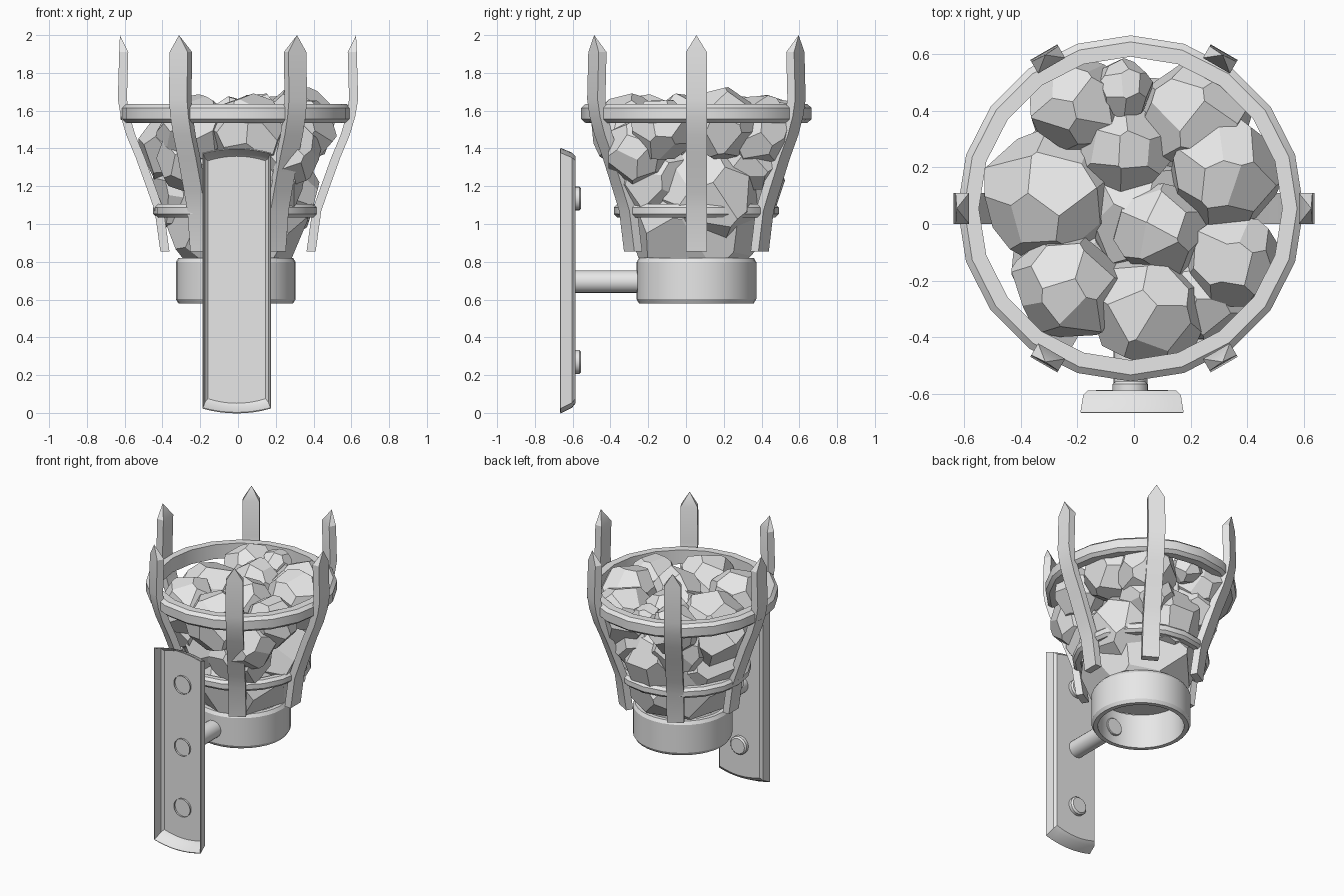
import bpy, bmesh, math, random
from mathutils import Vector, Matrix

cube = bpy.data.objects.get("Cube")
if cube:
    bpy.data.objects.remove(cube, do_unlink=True)

random.seed(4)
AXIS = Vector((-0.012, 0.055, 0))     # centre line of the basket

grey = bpy.data.materials.new("plain_grey")
grey.use_nodes = True
grey.diffuse_color = (0.8, 0.8, 0.8, 1)
grey.node_tree.nodes["Principled BSDF"].inputs["Base Color"].default_value = (0.8, 0.8, 0.8, 1)


def finish(name, bm, smooth=True):
    """Turn a bmesh into an object, keeping corners over 30 degrees sharp."""
    bmesh.ops.remove_doubles(bm, verts=bm.verts, dist=0.0005)
    bmesh.ops.recalc_face_normals(bm, faces=bm.faces)
    for f in bm.faces:
        f.smooth = smooth
    for e in bm.edges:
        e.smooth = e.calc_face_angle(math.pi) < math.radians(30)
    mesh = bpy.data.meshes.new(name)
    bm.to_mesh(mesh)
    bm.free()
    mesh.materials.append(grey)
    ob = bpy.data.objects.new(name, mesh)
    bpy.context.collection.objects.link(ob)
    return ob


def loft(bm, rings, wrap=False):
    """Join rings of points with quads and return the vertex rings."""
    rows = [[bm.verts.new(p) for p in ring] for ring in rings]
    pairs = list(zip(rows, rows[1:])) + ([(rows[-1], rows[0])] if wrap else [])
    for a, b in pairs:
        for i in range(len(a)):
            j = (i + 1) % len(a)
            bm.faces.new((a[i], a[j], b[j], b[i]))
    return rows


def spin(bm, profile, sides, wrap):
    """Spin (radius, height) points about z."""
    angles = [math.tau * i / sides for i in range(sides)]
    return loft(bm, [[(r * math.cos(a), r * math.sin(a), h) for a in angles]
                     for r, h in profile], wrap)


def band(name, inner, outer, low, high, inset, drop, sides):
    """A hoop with its outer edges bevelled."""
    bm = bmesh.new()
    spin(bm, [(inner, low), (outer - inset, low), (outer, low + drop),
              (outer, high - drop), (outer - inset, high), (inner, high)], sides, True)
    bm.transform(Matrix.Translation(AXIS))
    finish(name, bm)


# Hoops and the open socket beneath the basket
band("upper_hoop", 0.535, 0.61, 1.535, 1.635, 0.023, 0.02, 20)
band("lower_hoop", 0.385, 0.437, 1.035, 1.105, 0.018, 0.018, 20)
band("socket", 0.275, 0.317, 0.58, 0.82, 0.013, 0.022, 32)

# Six bent upright bars, each outer face running up into a point
BAR = [(0.387, 0.855), (0.417, 1.07), (0.452, 1.17), (0.517, 1.35),
       (0.567, 1.47), (0.597, 1.57), (0.612, 1.66), (0.605, 1.91)]
for n in range(6):
    bm = bmesh.new()
    half, thick = 0.055, 0.024
    rings = [[(r - thick, -half, z), (r + thick, -half, z),
              (r + thick, half, z), (r - thick, half, z)] for r, z in BAR]
    rows = loft(bm, rings)
    bm.faces.new(rows[0])
    tip = bm.verts.new((0.625, 0, 2))
    for i in range(4):
        bm.faces.new((rows[-1][i], rows[-1][(i + 1) % 4], tip))
    bm.transform(Matrix.Translation((0, AXIS.y, 0)) @ Matrix.Rotation(n * math.tau / 6, 4, 'Z'))
    finish("upright_bar_%d" % (n + 1), bm)


# Wall plate: a shallow dish open to the front, with bowed ends
def outline(half, low, high, y):
    steps = [i / 4 for i in range(-4, 5)]
    bow = 0.025
    bottom = [(half * t, y, low + bow * t * t) for t in steps]
    top = [(half * t, y, high - bow * t * t) for t in reversed(steps)]
    return [(x - 0.007, y, z) for x, y, z in bottom + top]


bm = bmesh.new()
rows = loft(bm, [outline(0.18, 0, 1.4, -0.665), outline(0.17, 0.03, 1.375, -0.605),
                 outline(0.154, 0.05, 1.36, -0.589)])
bm.faces.new(rows[-1])
plate = finish("wall_plate", bm)
shell = plate.modifiers.new("shell", 'SOLIDIFY')
shell.thickness = 0.006
shell.offset = 0


# Arm and screws: tubes through the plate, with closed far ends
def pin(name, z, radius, end, bevel):
    bm = bmesh.new()
    rows = spin(bm, [(radius, -0.605), (radius, end - bevel), (radius - bevel, end)], 20, False)
    bm.faces.new(rows[-1])
    bm.transform(Matrix.Translation((-0.013, 0, z)) @ Matrix.Rotation(-math.pi / 2, 4, 'X'))
    finish(name, bm)


pin("support_arm", 0.695, 0.06, -0.205, 0.004)
pin("upper_screw", 1.135, 0.063, -0.555, 0.01)
pin("lower_screw", 0.27, 0.063, -0.555, 0.01)


# Faceted lumps of fuel: blocks trimmed by evenly spread planes
def lump(name, x, y, z, radius, cuts=22, floor=None):
    bm = bmesh.new()
    bmesh.ops.create_cube(bm, size=4)
    turn = Matrix.Rotation(random.uniform(0, 6), 3, 'Z') @ Matrix.Rotation(random.uniform(0, 3), 3, 'X')
    planes = []
    for i in range(cuts):
        h = 1 - (2 * i + 1) / cuts
        a = i * math.pi * (3 - math.sqrt(5))
        s = math.sqrt(1 - h * h)
        jitter = Vector([random.uniform(-0.14, 0.14) for _ in range(3)])
        normal = (turn @ Vector((s * math.cos(a), s * math.sin(a), h)) + jitter).normalized()
        planes.append((normal * random.uniform(0.9, 0.97), normal))
    if floor is not None:
        planes.append((Vector((0, 0, (floor - z) / radius)), Vector((0, 0, -1))))
    for point, normal in planes:
        geom = bm.verts[:] + bm.edges[:] + bm.faces[:]
        bmesh.ops.bisect_plane(bm, geom=geom, plane_co=point, plane_no=normal, clear_outer=True)
        rim = [e for e in bm.edges if e.is_boundary]
        if rim:
            bmesh.ops.holes_fill(bm, edges=rim, sides=0)
    bm.transform(Matrix.Translation((x, y, z)) @ Matrix.Scale(radius, 4))
    finish(name, bm, smooth=False)


lump("base_lump", 0, 0.05, 1.03, 0.36, 24, floor=0.82)
LUMPS = [
    # top layer
    (-0.28, 0.09, 1.41, 0.23), (-0.2, 0.42, 1.51, 0.16), (-0.04, 0.475, 1.56, 0.1),
    (0.22, 0.38, 1.49, 0.19), (-0.03, 0.26, 1.52, 0.15), (0.32, 0.18, 1.53, 0.19),
    (0.09, -0.02, 1.52, 0.16), (0.35, -0.13, 1.5, 0.16), (-0.23, -0.22, 1.5, 0.18),
    (0.05, -0.31, 1.49, 0.19),
    # packing between the hoops
    (0.26, -0.25, 1.38, 0.17), (0.15, 0.12, 1.15, 0.27), (-0.18, 0.07, 1.18, 0.25),
    (0.15, -0.17, 1.24, 0.2), (-0.07, -0.12, 1.24, 0.21), (0, 0.28, 1.22, 0.23),
    (-0.18, 0.34, 1.35, 0.17), (0.17, 0.33, 1.35, 0.18), (-0.24, -0.14, 1.35, 0.19),
    (0, 0.05, 1.4, 0.2),
]
for n, spec in enumerate(LUMPS):
    lump("fuel_lump_%d" % (n + 1), *spec)
